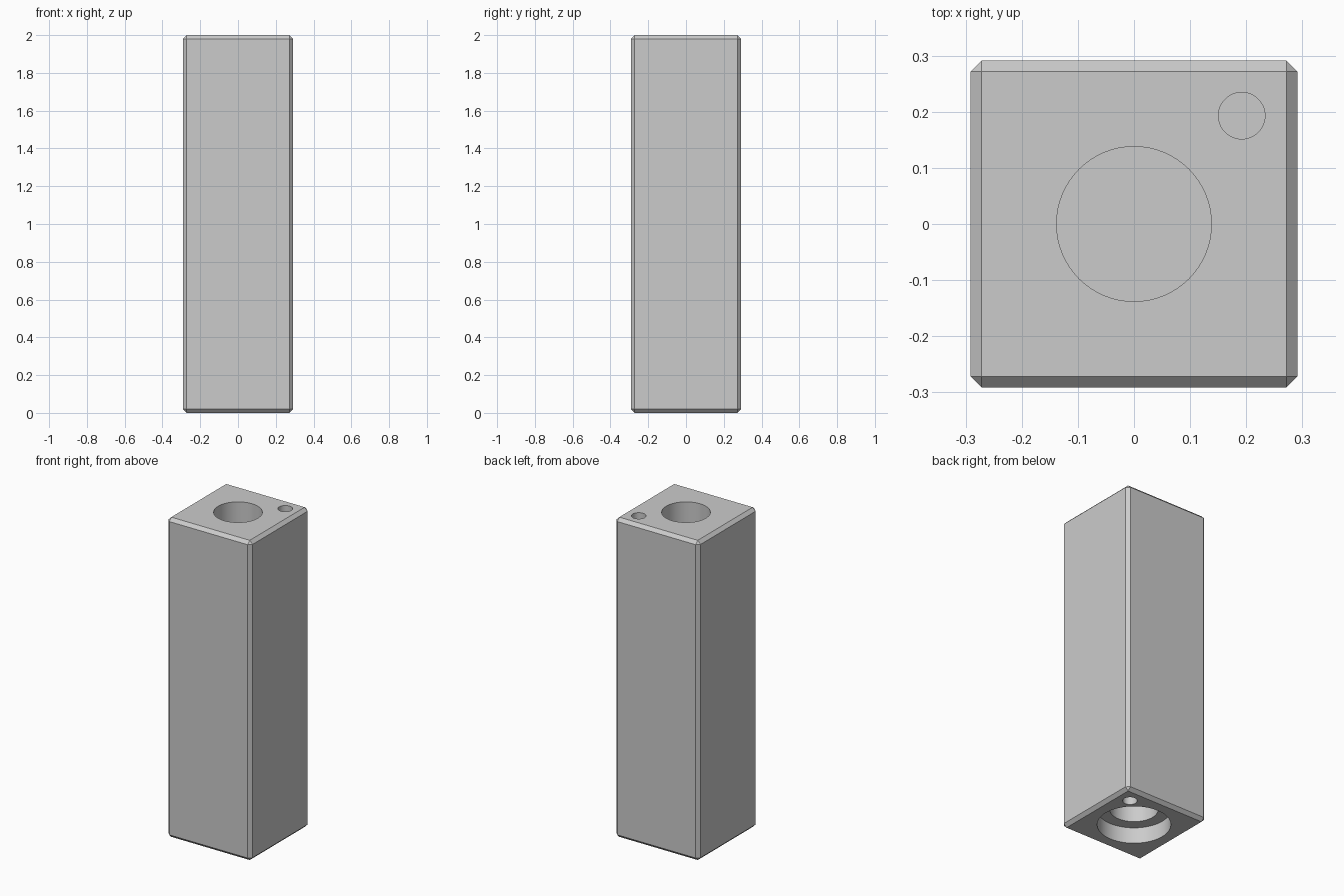
import bpy
import math

if "Cube" in bpy.data.objects:
    bpy.data.objects.remove(bpy.data.objects["Cube"])

WIDTH, HEIGHT, CHAMFER = 0.583, 2.0, 0.02
PIN = (0.192, 0.193)      # centre of the small corner holes

# Square post with chamfered edges
bpy.ops.mesh.primitive_cube_add(size=1, location=(0, 0, HEIGHT / 2))
post = bpy.context.object
post.name = "post"
post.scale = (WIDTH, WIDTH, HEIGHT)
bpy.ops.object.transform_apply(location=True, rotation=False, scale=True)
bevel = post.modifiers.new("chamfer", 'BEVEL')
bevel.width = CHAMFER
bevel.segments = 1
bpy.ops.object.modifier_apply(modifier=bevel.name)


def drill(name, x, y, radius, z0, z1):
    """Cut a round hole between two heights."""
    bpy.ops.mesh.primitive_cylinder_add(vertices=64, radius=radius, depth=z1 - z0,
                                        location=(x, y, (z0 + z1) / 2))
    cutter = bpy.context.object
    cutter.name = name
    cutter.hide_render = True
    cut = post.modifiers.new(name, 'BOOLEAN')
    cut.operation = 'DIFFERENCE'
    cut.solver = 'EXACT'
    cut.object = cutter
    bpy.context.view_layer.objects.active = post
    bpy.ops.object.modifier_apply(modifier=cut.name)
    bpy.data.objects.remove(cutter, do_unlink=True)


# Blind holes in the top
drill("top_socket", 0, 0, 0.138, HEIGHT - 0.4, HEIGHT + 0.1)
drill("top_pin_hole", *PIN, 0.0415, HEIGHT - 0.2, HEIGHT + 0.1)

# Counterbored blind hole and pin hole in the bottom
drill("bottom_counterbore", 0, 0, 0.209, -0.1, 0.1)
drill("bottom_socket", 0, 0, 0.138, -0.15, 0.45)
drill("bottom_pin_hole", *PIN, 0.0415, -0.1, 0.2)

# Smooth hole walls, crisp edges
bpy.ops.object.select_all(action='DESELECT')
post.select_set(True)
bpy.context.view_layer.objects.active = post
bpy.ops.object.shade_smooth_by_angle(angle=math.radians(20))
